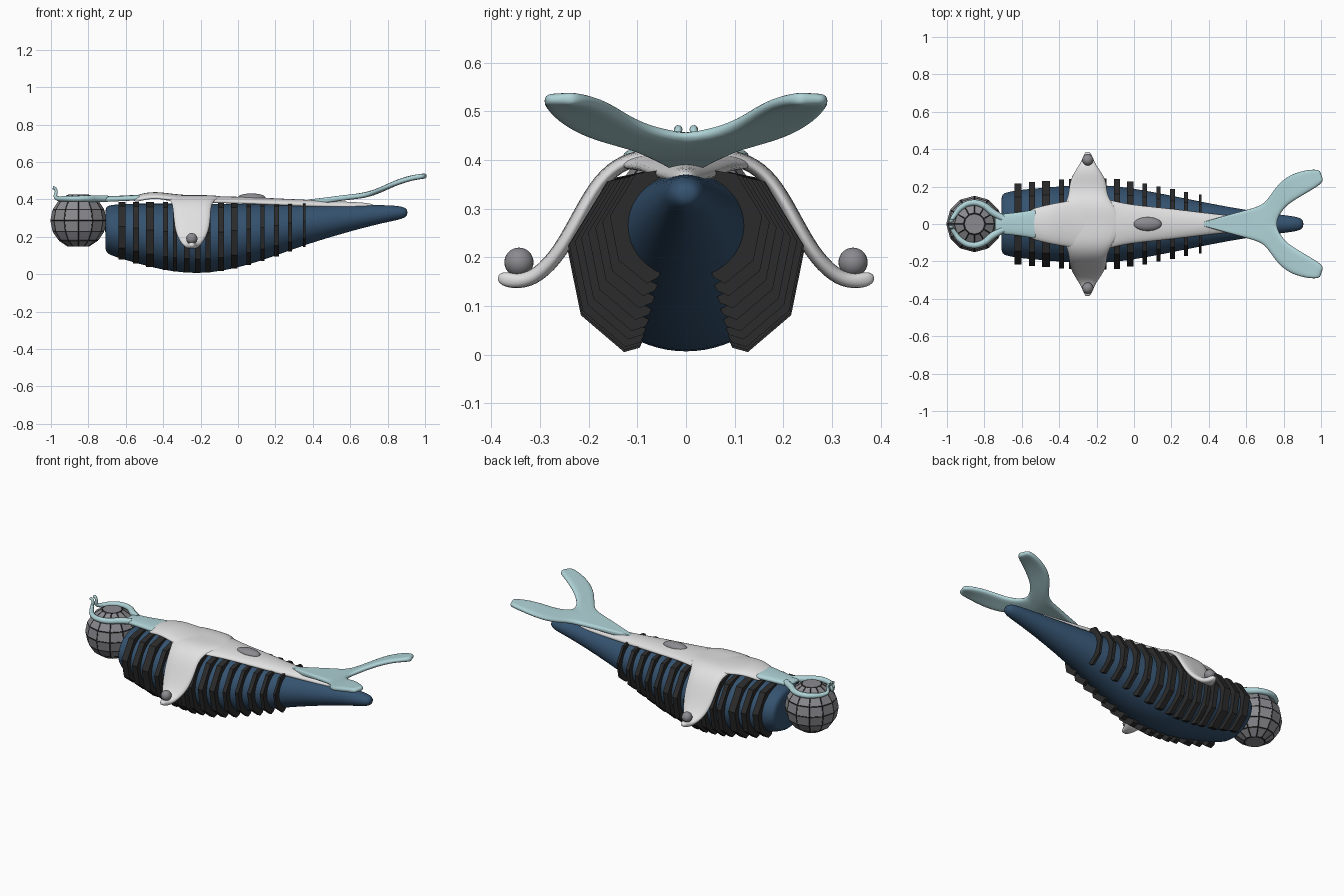
import bpy, bmesh, math
from mathutils import Vector

if "Cube" in bpy.data.objects:
    bpy.data.objects.remove(bpy.data.objects["Cube"])


def mat(name, r, g, b):
    m = bpy.data.materials.new(name)
    m.diffuse_color = (r, g, b, 1)
    m.use_nodes = True
    m.node_tree.nodes["Principled BSDF"].inputs["Base Color"].default_value = m.diffuse_color
    return m


BLUE = mat("navy_blue", 0.035, 0.085, 0.16)
BLACK = mat("charcoal", 0.024, 0.024, 0.024)
WHITE = mat("off_white", 0.75, 0.75, 0.75)
TEAL = mat("pale_teal", 0.43, 0.65, 0.68)
GREY = mat("mid_grey", 0.26, 0.26, 0.28)


def finish(name, bm, material, smooth=True):
    bmesh.ops.recalc_face_normals(bm, faces=bm.faces)
    me = bpy.data.meshes.new(name)
    bm.to_mesh(me)
    bm.free()
    me.materials.append(material)
    for p in me.polygons:
        p.use_smooth = smooth
    ob = bpy.data.objects.new(name, me)
    bpy.context.collection.objects.link(ob)
    return ob


def grid(bm, rows, close=False):
    """Skin a list of equally long point rows with quads."""
    vs = [[bm.verts.new(p) for p in r] for r in rows]
    n = len(rows[0])
    for a, b in zip(vs, vs[1:]):
        for j in range(n if close else n - 1):
            k = (j + 1) % n
            bm.faces.new((a[j], a[k], b[k], b[j]))
    if close:
        bm.faces.new(vs[0])
        bm.faces.new(vs[-1])


def shell(name, rows, material, thick):
    """Half sheet, mirrored across y, thickened and smoothed."""
    bm = bmesh.new()
    grid(bm, rows)
    ob = finish(name, bm, material)
    m = ob.modifiers.new("mirror", 'MIRROR')
    m.use_axis = (False, True, False)
    m.use_clip = True
    s = ob.modifiers.new("thick", 'SOLIDIFY')
    s.thickness = thick
    s.offset = 0
    ob.modifiers.new("smooth", 'SUBSURF').levels = 2
    return ob


# hull stations: x, half width, bottom z, top z
HULL = [(-0.71, 0.135, 0.14, 0.34), (-0.705, 0.16, 0.115, 0.362), (-0.68, 0.172, 0.10, 0.372),
        (-0.6, 0.185, 0.075, 0.378), (-0.47, 0.196, 0.038, 0.378), (-0.35, 0.206, 0.013, 0.378),
        (-0.22, 0.21, 0.002, 0.378), (-0.09, 0.205, 0.014, 0.378), (0.06, 0.18, 0.05, 0.376),
        (0.21, 0.15, 0.102, 0.374), (0.36, 0.12, 0.157, 0.374), (0.5, 0.092, 0.20, 0.373),
        (0.65, 0.068, 0.243, 0.371), (0.78, 0.05, 0.275, 0.37), (0.86, 0.041, 0.291, 0.366),
        (0.895, 0.03, 0.303, 0.356), (0.906, 0.014, 0.318, 0.342)]


def hull_at(x):
    for a, b in zip(HULL, HULL[1:]):
        if a[0] <= x <= b[0]:
            t = (x - a[0]) / (b[0] - a[0])
            return [p + (q - p) * t for p, q in zip(a, b)]


def section(x, ang, off=0.0):
    _, w, zb, zt = hull_at(x)
    return (x, (w + off) * math.cos(ang),
            (zb + zt) / 2 + ((zt - zb) / 2 + off) * math.sin(ang))


# hull
bm = bmesh.new()
grid(bm, [[section(s[0], math.tau * i / 32) for i in range(32)] for s in HULL], close=True)
hull = finish("hull", bm, BLUE)
hull.modifiers.new("smooth", 'SUBSURF').levels = 1

# ribs: faceted bands hugging each side of the hull (x, width)
RIBS = [(-0.62, .038), (-0.545, .034), (-0.47, .044), (-0.388, .028), (-0.337, .022),
        (-0.275, .03), (-0.215, .03), (-0.16, .026), (-0.09, .032), (-0.02, .034),
        (0.057, .024), (0.13, .022), (0.205, .026), (0.278, .022), (0.355, .014)]
ANGLES = [(-64, .008), (-58, .03), (-29, .037), (8, .037), (48, .034), (80, .012)]
bm = bmesh.new()
for x, wd in RIBS:
    for s in (1, -1):
        rows = []
        for deg, off in ANGLES:
            a = math.radians(deg)
            _, yo, zo = section(x, a, off)
            _, yi, zi = section(x, a, -0.03)
            rows.append([(x - wd / 2, s * yi, zi), (x - wd / 2, s * yo, zo),
                         (x + wd / 2, s * yo, zo), (x + wd / 2, s * yi, zi)])
        grid(bm, rows, close=True)
finish("ribs", bm, BLACK, smooth=False)

# saddle spine: x, half width, top z
SPINE = [(-0.56, .078, .405), (-0.5, .095, .425), (-0.43, .112, .43), (-0.35, .125, .418),
         (-0.25, .14, .41), (-0.15, .138, .407), (-0.07, .115, .405), (0.03, .1, .402),
         (0.15, .088, .397), (0.28, .072, .391), (0.42, .054, .384), (0.58, .036, .377),
         (0.73, .016, .37)]
shell("saddle_spine", [[(x, 0, z), (x, w * .55, z - .004), (x, w, z - .02)]
                       for x, w, z in SPINE], WHITE, 0.025)

# saddle arms: y, z, front x, back x
ARMS = [(0, .405, -.42, -.06), (.07, .407, -.40, -.08), (.127, .397, -.362, -.125),
        (.177, .358, -.352, -.142), (.218, .284, -.348, -.142), (.259, .208, -.333, -.16),
        (.304, .16, -.302, -.195), (.345, .147, -.277, -.215), (.388, .158, -.262, -.234)]
shell("saddle_arms", [[(a, y, z), ((a + b) / 2, y, z + .002), (b, y, z)]
                      for y, z, a, b in ARMS], WHITE, 0.032)

# collar neck
shell("collar_neck", [[(x, 0, z), (x, w * .6, z - .001), (x, w, z - .008)] for x, w, z in
                      [(-.745, .045, .403), (-.7, .055, .405), (-.62, .062, .407),
                       (-.54, .077, .412), (-.52, .078, .412)]], TEAL, 0.026)

# tail fin: inner edge x,y and outer edge x,y
FIN = [(.35, 0, .35, .006), (.45, 0, .45, .034), (.57, 0, .57, .068), (.67, 0, .655, .09),
       (.75, 0, .70, .115), (.80, .09, .735, .162), (.88, .14, .775, .22),
       (.95, .18, .84, .27), (1.0, .212, .94, .294), (1.012, .235, .995, .29)]
FIN_Z = [(.3, .38), (.45, .393), (.57, .41), (.68, .42), (.75, .445), (.8, .468),
         (.85, .492), (.9, .51), (.95, .521), (1.05, .529)]


def fin_z(x):
    for a, b in zip(FIN_Z, FIN_Z[1:]):
        if a[0] <= x <= b[0]:
            return a[1] + (b[1] - a[1]) * (x - a[0]) / (b[0] - a[0])


rows = []
for xi, yi, xo, yo in FIN:
    pts = [(xi + (xo - xi) * t, yi + (yo - yi) * t) for t in (0, .33, .67, 1)]
    rows.append([(x, y, fin_z(x)) for x, y in pts])
shell("tail_fin", rows, TEAL, 0.028)

# collar ring halves with upturned hooks: x, y, z, radius
RING = [(-.70, .03, .404, .018), (-.755, .062, .404, .019), (-.81, .103, .404, .017),
        (-.87, .113, .404, .016), (-.925, .088, .404, .015), (-.962, .043, .405, .013),
        (-.976, .02, .417, .010), (-.972, .017, .443, .008), (-.98, .016, .46, .008),
        (-.99, .016, .463, .009)]
for s, side in ((1, "left"), (-1, "right")):
    cu = bpy.data.curves.new("collar_ring_" + side, 'CURVE')
    cu.dimensions = '3D'
    cu.bevel_depth = 1
    cu.bevel_resolution = 3
    cu.use_fill_caps = True
    sp = cu.splines.new('BEZIER')
    sp.bezier_points.add(len(RING) - 1)
    for p, (x, y, z, r) in zip(sp.bezier_points, RING):
        p.co = (x, s * y, z)
        p.radius = r
        p.handle_left_type = p.handle_right_type = 'AUTO'
    cu.materials.append(TEAL)
    bpy.context.collection.objects.link(bpy.data.objects.new(cu.name, cu))


# globe: panelled ball with dark seams
bm = bmesh.new()
bmesh.ops.create_uvsphere(bm, u_segments=12, v_segments=8, radius=0.148)
caps = [v for v in bm.verts if abs(v.co.z) > 0.147]
bmesh.ops.dissolve_verts(bm, verts=caps)
res = bmesh.ops.inset_individual(bm, faces=bm.faces[:], thickness=0.003, depth=0.003)
panels = set(bm.faces) - set(res["faces"])
for f in res["faces"]:
    f.material_index = 1
if not panels:
    for f in bm.faces:
        f.material_index = 0
bmesh.ops.translate(bm, verts=bm.verts, vec=(-0.853, 0, 0.287))
globe = finish("globe", bm, GREY, smooth=False)
globe.data.materials.append(BLACK)
# the panels are the faces larger than the thin seams
for p in globe.data.polygons:
    p.material_index = 0 if p.area > 0.0007 else 1


def ball(name, loc, scale):
    bm = bmesh.new()
    bmesh.ops.create_uvsphere(bm, u_segments=24, v_segments=14, radius=1)
    for v in bm.verts:
        v.co = Vector(loc) + Vector([c * k for c, k in zip(v.co, scale)])
    finish(name, bm, GREY)


# arm-end balls and back pad
ball("arm_ball_left", (-0.247, 0.343, 0.19), (.03, .03, .03))
ball("arm_ball_right", (-0.247, -0.343, 0.19), (.03, .03, .03))
ball("back_pad", (0.072, 0, 0.408), (.076, .037, .024))
